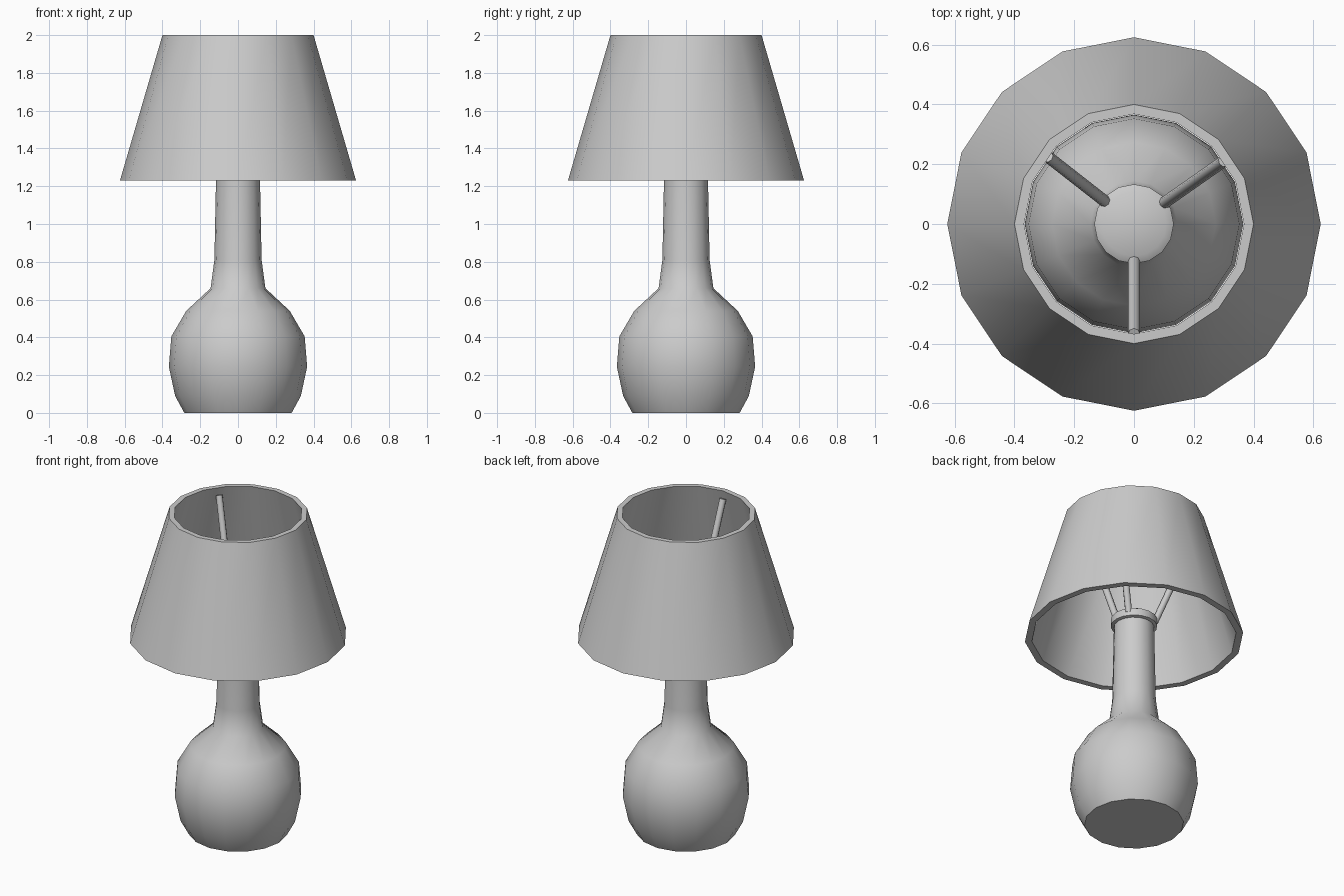
import bpy
import math
from mathutils import Vector

SIDES = 16

cube = bpy.data.objects.get("Cube")
if cube:
    bpy.data.objects.remove(cube, do_unlink=True)

grey = bpy.data.materials.new("light grey")
grey.use_nodes = True
grey.diffuse_color = (0.6, 0.6, 0.6, 1)
grey.node_tree.nodes["Principled BSDF"].inputs["Base Color"].default_value = grey.diffuse_color


def finish(obj, angle):
    obj.data.materials.append(grey)
    bpy.ops.object.select_all(action="DESELECT")
    obj.select_set(True)
    bpy.context.view_layer.objects.active = obj
    bpy.ops.object.shade_smooth_by_angle(angle=math.radians(angle))


def lathe(name, profile, closed=False):
    """Turn a (radius, height) profile around z; cap the ends unless closed."""
    verts = [(r * math.cos(math.tau * i / SIDES), r * math.sin(math.tau * i / SIDES), z)
             for r, z in profile for i in range(SIDES)]
    rows = len(profile)
    faces = []
    for row in range(rows if closed else rows - 1):
        a, b = row * SIDES, (row + 1) % rows * SIDES
        for i in range(SIDES):
            j = (i + 1) % SIDES
            faces.append((a + i, a + j, b + j, b + i))
    if not closed:
        faces.append(tuple(reversed(range(SIDES))))
        faces.append(tuple(range((rows - 1) * SIDES, rows * SIDES)))
    mesh = bpy.data.meshes.new(name)
    mesh.from_pydata(verts, [], faces)
    obj = bpy.data.objects.new(name, mesh)
    bpy.context.collection.objects.link(obj)
    finish(obj, 40)


def rod(name, start, end, radius):
    start, end = Vector(start), Vector(end)
    axis = end - start
    bpy.ops.mesh.primitive_cylinder_add(vertices=8, radius=radius, depth=axis.length,
                                        location=(start + end) / 2,
                                        rotation=axis.to_track_quat("Z", "Y").to_euler())
    obj = bpy.context.object
    obj.name = name
    finish(obj, 50)


# Round body with its neck
lathe("lamp_base", [(0.284, 0), (0.333, 0.09), (0.366, 0.245), (0.353, 0.405),
                    (0.274, 0.54), (0.145, 0.66), (0.125, 0.81), (0.115, 1.31)])

# Collar on top of the neck
lathe("neck_collar", [(0.115, 1.295), (0.133, 1.3), (0.133, 1.345), (0.108, 1.36)])

# Hollow tapered shade
lathe("lamp_shade", [(0.625, 1.23), (0.4, 2), (0.368, 2), (0.585, 1.23)], closed=True)

# Three arms holding the shade
for name, degrees in (("front_arm", 270), ("left_arm", 35), ("right_arm", 142)):
    c, s = math.cos(math.radians(degrees)), math.sin(math.radians(degrees))
    rod(name, (0.118 * c, 0.118 * s, 1.33), (0.368 * c, 0.368 * s, 1.95), 0.02)
